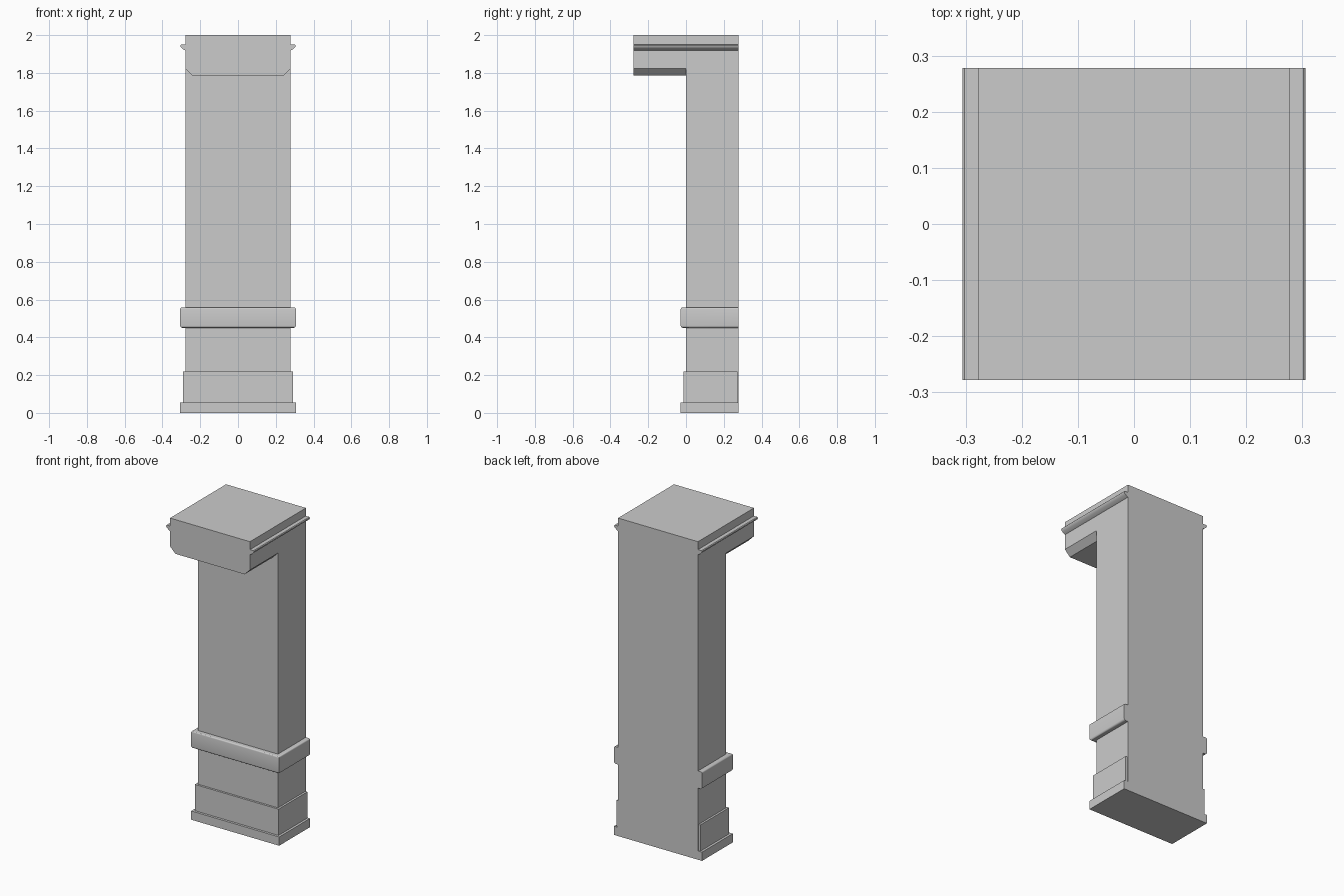
import bpy
import bmesh
import math

cube = bpy.data.objects.get("Cube")
if cube:
    bpy.data.objects.remove(cube, do_unlink=True)

HALF, BACK = 0.278, 0.278   # column half width and rear plane; column front is y = 0

stone = bpy.data.materials.new("grey stone")
stone.use_nodes = True
GREY = (0.6, 0.6, 0.6, 1)
stone.diffuse_color = GREY
stone.node_tree.nodes["Principled BSDF"].inputs["Base Color"].default_value = GREY


def loft(name, rings, smooth=False):
    """Joins closed rings of points into a capped solid."""
    bm = bmesh.new()
    loops = [[bm.verts.new(p) for p in ring] for ring in rings]
    n = len(loops[0])
    for a, b in zip(loops, loops[1:]):
        for i in range(n):
            j = (i + 1) % n
            bm.faces.new((a[i], a[j], b[j], b[i]))
    bm.faces.new(loops[0])
    bm.faces.new(loops[-1])
    bmesh.ops.recalc_face_normals(bm, faces=bm.faces[:])
    mesh = bpy.data.meshes.new(name)
    bm.to_mesh(mesh)
    bm.free()
    mesh.materials.append(stone)
    obj = bpy.data.objects.new(name, mesh)
    bpy.context.collection.objects.link(obj)
    if smooth:
        bpy.ops.object.select_all(action="DESELECT")
        obj.select_set(True)
        bpy.context.view_layer.objects.active = obj
        bpy.ops.object.shade_smooth_by_angle(angle=math.radians(40))
    return obj


def extrude_y(name, outline, y0, y1, smooth=False):
    return loft(name, [[(x, y, z) for x, z in outline] for y in (y0, y1)], smooth)


def wrap(name, profile, back, smooth=False):
    """Sweeps an (outset, height) profile round the left, front and right."""
    corners = [(-1, False), (-1, True), (1, True), (1, False)]
    return loft(name, [[(s * (HALF + d), -d if front else back, z) for d, z in profile]
                       for s, front in corners], smooth)


def block(depth, low, high):
    return [(0, low), (depth, low), (depth, high), (0, high)]


# Column shaft
extrude_y("column", [(-HALF, 0), (HALF, 0), (HALF, 2), (-HALF, 2)], 0, BACK)

# Overhanging head with chamfered lower corners
CUT = 0.037
extrude_y("overhanging_head",
          [(-HALF, 2), (-HALF, 1.785 + CUT), (-HALF + CUT, 1.785),
           (HALF - CUT, 1.785), (HALF, 1.785 + CUT), (HALF, 2)], -BACK, 0)

# Stepped base
wrap("base_plinth", block(0.028, 0, 0.055), BACK)
wrap("base_panel", block(0.013, 0.055, 0.22), 0.273)

# Rounded band: small top radius, larger bottom radius
band = [(0, 0.45)]
for cz, r, start in ((0.462, 0.012, -90), (0.55, 0.008, 0)):
    for k in range(5):
        a = math.radians(start + k * 22.5)
        band.append((0.028 - r + r * math.cos(a), cz + r * math.sin(a)))
band.append((0, 0.558))
wrap("waist_band", band, BACK, True)

# Side mouldings on the head, undercut with a curve
lip = [(0, 1.95), (0.024, 1.95), (0.028, 1.946), (0.026, 1.937),
       (0.018, 1.93), (0.008, 1.922), (0, 1.918)]
for side, name in ((-1, "right_moulding"), (1, "left_moulding")):
    extrude_y(name, [(side * (HALF + d), z) for d, z in lip], -BACK, BACK, True)
